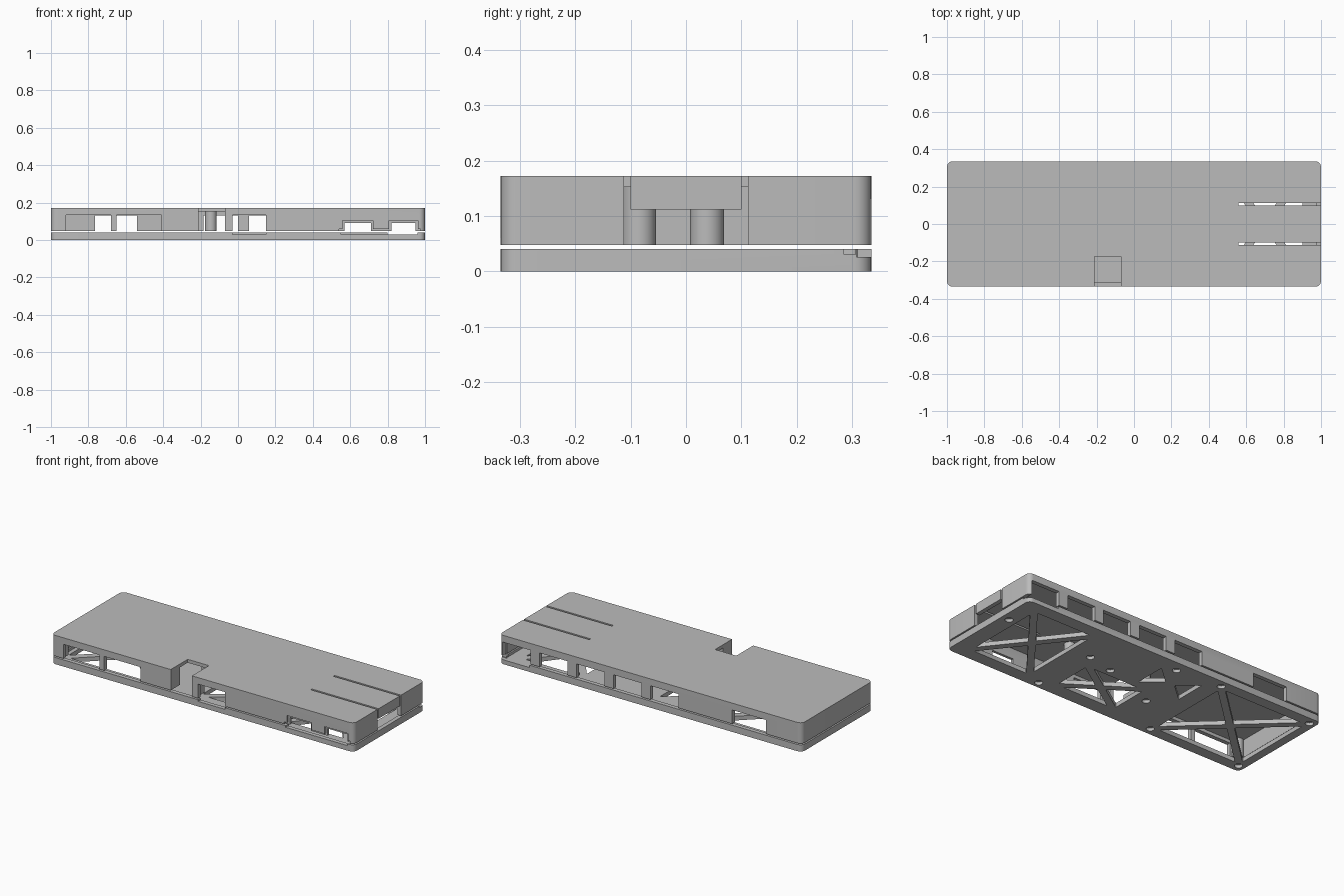
import bpy, bmesh, math
from mathutils import Vector

old = bpy.data.objects.get("Cube")
if old:
    bpy.data.objects.remove(old, do_unlink=True)

grey = bpy.data.materials.new("plain grey")
grey.use_nodes = True
GREY = (0.5, 0.5, 0.5, 1)
grey.diffuse_color = GREY
grey.node_tree.nodes["Principled BSDF"].inputs["Base Color"].default_value = GREY

HX, HY, WALL = 1.0, 0.335, 0.025
PLATE_TOP, FLOOR = 0.04, 0.025
SHELL_LOW, ROOF, SHELL_TOP = 0.048, 0.152, 0.172


def prism(name, outline, z0, z1, radius=0.0, segments=6):
    """Upright prism over an outline, with rounded vertical edges."""
    bm = bmesh.new()
    base = bm.faces.new([bm.verts.new((x, y, z0)) for x, y in outline])
    top = bmesh.ops.extrude_face_region(bm, geom=[base])["geom"]
    for v in top:
        if isinstance(v, bmesh.types.BMVert):
            v.co.z = z1
    if radius:
        upright = [e for e in bm.edges if abs(e.verts[0].co.z - e.verts[1].co.z) > 1e-5]
        bmesh.ops.bevel(bm, geom=upright, offset=radius, segments=segments,
                        profile=0.5, affect='EDGES')
    bmesh.ops.recalc_face_normals(bm, faces=bm.faces)
    mesh = bpy.data.meshes.new(name)
    bm.to_mesh(mesh)
    bm.free()
    mesh.materials.append(grey)
    ob = bpy.data.objects.new(name, mesh)
    bpy.context.collection.objects.link(ob)
    return ob


def box(x0, x1, y0, y1, z0, z1, radius=0.0, name="cutter"):
    return prism(name, [(x0, y0), (x1, y0), (x1, y1), (x0, y1)], z0, z1, radius)


def cylinder(x, y, r, z0, z1, name="cutter"):
    ring = [(x + r * math.cos(a * math.pi / 12), y + r * math.sin(a * math.pi / 12))
            for a in range(24)]
    return prism(name, ring, z0, z1)


def combine(target, tool, operation='DIFFERENCE'):
    """Apply one boolean and throw the tool away."""
    mod = target.modifiers.new("boolean", 'BOOLEAN')
    mod.operation, mod.solver, mod.object = operation, 'EXACT', tool
    bpy.context.view_layer.update()
    done = target.evaluated_get(bpy.context.evaluated_depsgraph_get())
    mesh = bpy.data.meshes.new_from_object(done)
    target.modifiers.clear()
    target.data = mesh
    bpy.data.objects.remove(tool, do_unlink=True)


def braced_opening(target, x0, x1, y0, y1, sides=(0, 1, 2, 3), rib=0.02):
    """Triangular openings that leave crossed ribs in a rectangle."""
    corners = [Vector(c) for c in ((x0, y0), (x1, y0), (x1, y1), (x0, y1))]
    mid = sum(corners, Vector((0, 0))) / 4
    for i in sides:
        a, b, c = corners[i], corners[(i + 1) % 4], mid
        la, lb, lc = (b - c).length, (c - a).length, (a - b).length
        incentre = (a * la + b * lb + c * lc) / (la + lb + lc)
        inradius = abs((b - a).cross(c - a)) / (la + lb + lc)
        k = 1 - rib / inradius
        tri = [incentre + (p - incentre) * k for p in (a, b, c)]
        combine(target, prism("cutter", tri, -0.1, 0.1, 0.008, 3))


# Base plate: shallow tray with a raised rim
plate = box(-HX, HX, -HY, HY, 0, PLATE_TOP, 0.03, "base_plate")
combine(plate, box(-HX + WALL, HX - WALL, -HY + WALL, HY - WALL, FLOOR, 0.1, 0.015))
braced_opening(plate, -0.97, -0.35, -0.29, 0.29)
braced_opening(plate, 0.48, 0.92, -0.28, 0.28)
braced_opening(plate, -0.09, 0.34, -0.27, 0.02)
braced_opening(plate, -0.29, 0.03, 0.0, 0.28, sides=(1, 3))

# Screw recesses in the underside
for x, y in ((-0.96, 0.29), (-0.96, -0.29), (-0.355, 0.29), (-0.355, -0.29),
             (0.95, 0.11), (0.37, 0.084), (0.2, 0.044), (0.406, -0.296),
             (-0.15, -0.08), (-0.066, 0.268)):
    combine(plate, cylinder(x, y, 0.022, -0.1, 0.018))

# Rim notches for connectors
for x0, x1 in ((-0.03, 0.15), (0.55, 0.96)):
    combine(plate, box(x0, x1, -0.4, -HY + WALL + 0.002, 0.03, 0.1))
combine(plate, box(0.8, 1.1, 0.308, 0.4, FLOOR + 0.001, 0.1))
combine(plate, box(0.97, 1.1, 0.285, 0.32, 0.031, 0.1))

# Cover shell, open underneath
shell = box(-HX, HX, -HY, HY, SHELL_LOW, SHELL_TOP, 0.03, "cover_shell")
combine(shell, box(-HX + WALL, HX - WALL, -HY + WALL, HY - WALL, 0, ROOF, 0.015))

# Walls flanking the button pocket
for x in (-0.235, -0.07):
    combine(shell, box(x, x + 0.025, -0.32, -0.25, SHELL_LOW, 0.16), 'UNION')

# Screw bosses under the roof
for x, y in ((-0.955, 0.29), (-0.955, -0.29), (-0.355, 0.29), (-0.355, -0.29),
             (0.37, -0.085), (0.2, 0.038), (-0.145, -0.085)):
    combine(shell, cylinder(x, y, 0.031, SHELL_LOW, 0.16), 'UNION')

# Front windows
for x0, x1 in ((-0.92, -0.68), (-0.65, -0.41), (-0.03, 0.15)):
    combine(shell, box(x0, x1, -0.4, -0.3, 0, 0.133))
for x0, x1 in ((0.57, 0.71), (0.82, 0.95)):
    combine(shell, box(x0, x1, -0.4, -0.3, 0, 0.091))
    combine(shell, box(x0 - 0.012, x1 + 0.012, -0.4, -HY + 0.01, 0, 0.103))
combine(shell, box(0.54, 0.975, -0.4, -HY + 0.01, 0, 0.06))

# Row of back windows and one further along
for i in range(5):
    x0 = -0.185 + 0.245 * i
    combine(shell, box(x0, x0 + 0.185, 0.3, 0.4, 0, 0.131))
combine(shell, box(-0.765, -0.54, 0.3, 0.4, 0, 0.131))

# Button pocket in the front edge
combine(shell, box(-0.21, -0.07, -0.4, -0.175, 0, 0.3))

# Flexible tongue at one end: opening below and slots either side
combine(shell, box(0.96, 1.1, -0.112, 0.112, 0, 0.112))
for y0 in (-0.112, 0.1):
    combine(shell, box(0.56, 1.1, y0, y0 + 0.012, 0, 0.3))

for ob in (plate, shell):
    bpy.ops.object.select_all(action='DESELECT')
    ob.select_set(True)
    bpy.context.view_layer.objects.active = ob
    bpy.ops.object.shade_smooth_by_angle(angle=math.radians(30))
